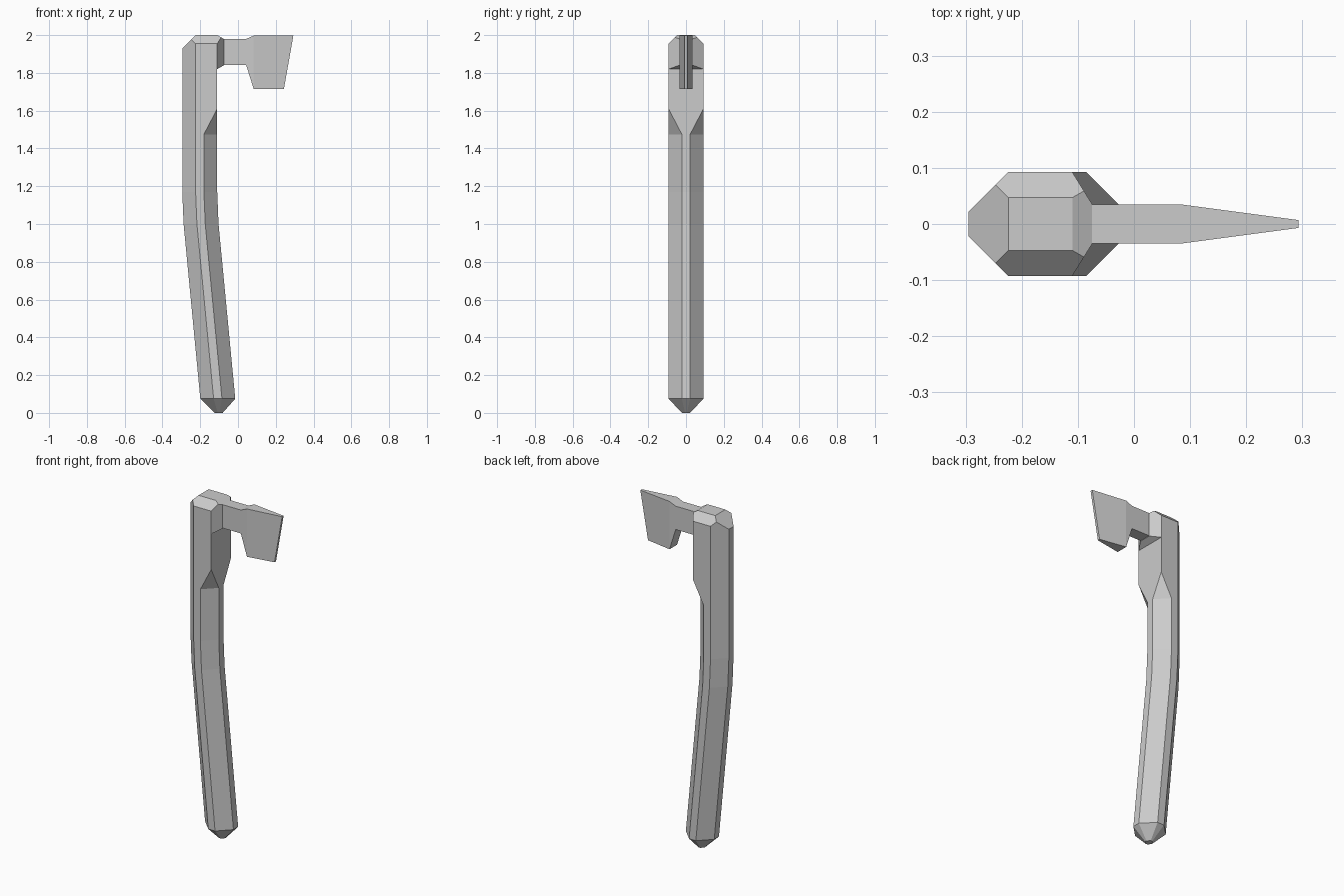
import bpy, bmesh

if "Cube" in bpy.data.objects:
    bpy.data.objects.remove(bpy.data.objects["Cube"])

R, F, CX = 0.0925, 0.022, -0.2025   # handle half width, half flat, upper centre x


def add_object(name, bm):
    bmesh.ops.remove_doubles(bm, verts=bm.verts[:], dist=1e-5)
    bmesh.ops.recalc_face_normals(bm, faces=bm.faces[:])
    me = bpy.data.meshes.new(name)
    bm.to_mesh(me)
    bm.free()
    ob = bpy.data.objects.new(name, me)
    bpy.context.collection.objects.link(ob)
    return ob


def loft(bm, rings):
    vs = [[bm.verts.new(p) for p in r] for r in rings]
    n = len(vs[0])
    for a, b in zip(vs, vs[1:]):
        for i in range(n):
            j = (i + 1) % n
            bm.faces.new((a[i], a[j], b[j], b[i]))
    bm.faces.new(vs[0][::-1])
    bm.faces.new(vs[-1])


def ring(z, cx, s=1.0, square_front=False):
    # Octagon; the +x side may be squared off to full width
    q = R if square_front else F
    pts = [(R, q), (q, R), (-F, R), (-R, F), (-R, -F), (-F, -R), (q, -R), (R, -q)]
    return [(cx + x * s, y * s, z) for x, y in pts]


# Handle: bent octagonal shaft with a squared upper front
bm = bmesh.new()
loft(bm, [ring(0, -0.1025, 0.23), ring(0.075, -0.107), ring(1.0, -0.1955),
          ring(1.17, CX), ring(1.475, CX),
          ring(1.61, CX, 1, True), ring(1.82, CX, 1, True), ring(2.0, CX, 1, True)])
bmesh.ops.remove_doubles(bm, verts=bm.verts[:], dist=1e-5)
bmesh.ops.recalc_face_normals(bm, faces=bm.faces[:])

# Collar: tapered boss pulled out of the front face
front = [f for f in bm.faces
         if f.normal.x > 0.9 and f.calc_center_median().z > 1.85]
for f in bmesh.ops.extrude_discrete_faces(bm, faces=front)["faces"]:
    for v in f.verts:
        v.co = (-0.075, 0.036 if v.co.y > 0 else -0.036,
                1.98 if v.co.z > 1.9 else 1.84)
bmesh.ops.remove_doubles(bm, verts=bm.verts[:], dist=1e-5)

# Chamfers on the top: both sides and the back
for co, no in (((CX, 0.047, 2), (0, 1, 1)), ((CX, -0.047, 2), (0, -1, 1)),
               ((-0.224, 0, 2), (-1, 0, 1))):
    res = bmesh.ops.bisect_plane(bm, geom=bm.verts[:] + bm.edges[:] + bm.faces[:],
                                 dist=1e-6, plane_co=co, plane_no=no, clear_outer=True)
    cut = [e for e in res["geom_cut"] if isinstance(e, bmesh.types.BMEdge)]
    bmesh.ops.holes_fill(bm, edges=cut, sides=0)
add_object("handle", bm)

# Axe head: neck, shoulder and blade tapering to the cutting edge
bm = bmesh.new()
stations = [(-0.088, 1.98, -0.088, 1.842, 0.035), (0.043, 1.98, 0.043, 1.842, 0.035),
            (0.083, 1.997, 0.083, 1.715, 0.035), (0.293, 1.997, 0.243, 1.715, 0.007)]
loft(bm, [[(xt, h, zt), (xt, -h, zt), (xb, -h, zb), (xb, h, zb)]
          for xt, zt, xb, zb, h in stations])
add_object("axe_head", bm)
